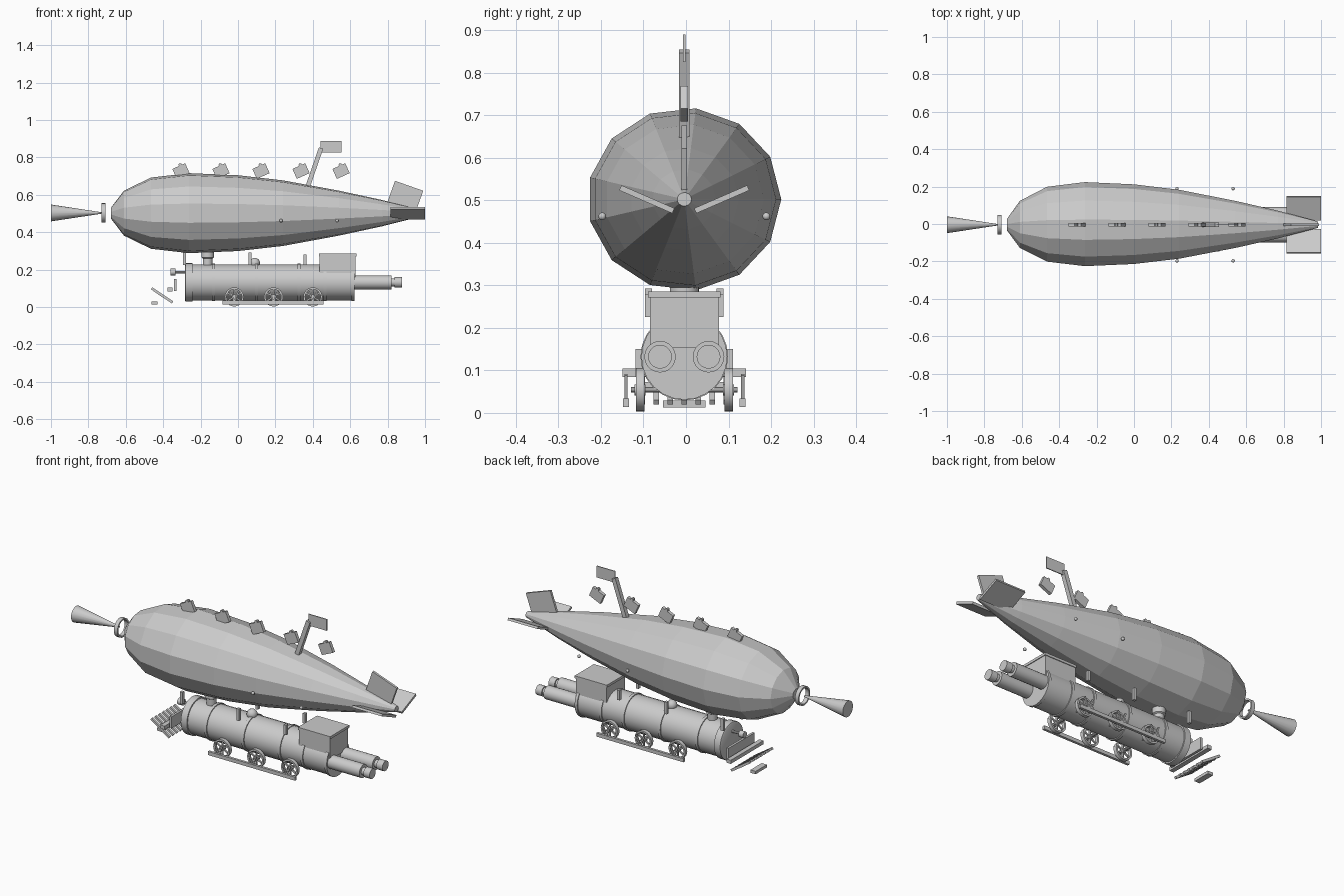
import bpy, bmesh, math
from mathutils import Matrix, Vector

if "Cube" in bpy.data.objects:
    bpy.data.objects.remove(bpy.data.objects["Cube"])

grey = bpy.data.materials.new("plain grey")
grey.use_nodes = True
grey.diffuse_color = (0.6, 0.6, 0.6, 1)
grey.node_tree.nodes["Principled BSDF"].inputs["Base Color"].default_value = (0.6, 0.6, 0.6, 1)

MID = -0.004  # shared centre line in y


def finish(name, bm, smooth=False):
    bmesh.ops.recalc_face_normals(bm, faces=bm.faces)
    mesh = bpy.data.meshes.new(name)
    bm.to_mesh(mesh)
    bm.free()
    mesh.materials.append(grey)
    ob = bpy.data.objects.new(name, mesh)
    bpy.context.collection.objects.link(ob)
    if smooth:
        bpy.ops.object.select_all(action='DESELECT')
        ob.select_set(True)
        bpy.context.view_layer.objects.active = ob
        bpy.ops.object.shade_smooth_by_angle(angle=math.radians(35))
    return ob


def box(name, centre, size, pitch=0, roll=0):
    """Box turned by pitch in the side plane and roll about the long axis."""
    bm = bmesh.new()
    turn = Matrix.Rotation(-math.radians(pitch), 4, 'Y') @ Matrix.Rotation(math.radians(roll), 4, 'X')
    place = Matrix.Translation((centre[0], centre[1] + MID, centre[2]))
    bmesh.ops.create_cube(bm, size=1, matrix=place @ turn @ Matrix.Diagonal((*size, 1)))
    return finish(name, bm)


def bar(name, a, b, width):
    """Square bar between two points of the side plane."""
    a, b = Vector(a), Vector(b)
    d = b - a
    pitch = math.degrees(math.atan2(d.z, d.x))
    return box(name, (a + b) / 2, (d.length, width, width), pitch)


def lathe(name, profile, y=0, z=0, sides=24, axis='X', x=0, flat=1, closed=False, smooth=True):
    """Spin (along, radius) pairs about an axis."""
    bm = bmesh.new()
    rings = []
    for along, r in profile:
        ring = []
        for i in range(sides):
            t = 2 * math.pi * i / sides
            u, v = r * math.cos(t), r * math.sin(t) * flat
            p = {'X': (along, u, v), 'Y': (u, along, v), 'Z': (u, v, along)}[axis]
            ring.append(bm.verts.new((p[0] + x, p[1] + y + MID, p[2] + z)))
        rings.append(ring)
    pairs = list(zip(rings, rings[1:])) + ([(rings[-1], rings[0])] if closed else [])
    for lo, hi in pairs:
        for i in range(sides):
            j = (i + 1) % sides
            bm.faces.new((lo[i], lo[j], hi[j], hi[i]))
    if not closed:
        bm.faces.new(rings[0])
        bm.faces.new(rings[-1])
    return finish(name, bm, smooth)


def ball(name, centre, r):
    bm = bmesh.new()
    place = Matrix.Translation((centre[0], centre[1] + MID, centre[2]))
    bmesh.ops.create_uvsphere(bm, u_segments=16, v_segments=10, radius=r, matrix=place)
    return finish(name, bm, True)


# Gas envelope
lathe("envelope", [(-0.68, 0.03), (-0.61, 0.128), (-0.465, 0.203), (-0.262, 0.228), (0, 0.216),
                   (0.24, 0.187), (0.54, 0.128), (0.77, 0.075), (0.985, 0.017)],
      z=0.502, sides=13, flat=0.945, smooth=False)

# Nose ring and cone
lathe("nose_ring", [(-0.73, 0.052), (-0.708, 0.052), (-0.708, 0.043), (-0.73, 0.043)],
      z=0.503, closed=True)
lathe("nose_cone", [(-1, 0.045), (-0.73, 0.004)], z=0.503, sides=16)

# Tail fins
box("upper_fin", (0.893, 0, 0.587), (0.16, 0.013, 0.13), -19.5)
for s, side in ((1, "left"), (-1, "right")):
    box(side + "_tail_fin", (0.908, s * 0.088, 0.502), (0.185, 0.136, 0.013), 0, s * 23.5)

# Crest plates along the top, each with a small knob
for i in range(5):
    x = -0.305 + i * 0.214
    box("crest_plate", (x, 0, 0.727), (0.075, 0.018, 0.058), 24)
    lathe("crest_knob", [(-0.009, 0.009), (0.009, 0.009)], x=x - 0.004, z=0.76, sides=10, axis='Y')

# Mast and flag
bar("mast", (0.368, 0, 0.63), (0.444, 0, 0.85), 0.024)
box("flag", (0.497, 0, 0.857), (0.114, 0.005, 0.064))

# Side knobs of the envelope
for s in (1, -1):
    for x in (0.23, 0.53):
        ball("envelope_knob", (x, s * 0.193, 0.462), 0.009)

# Boiler with bands and front rim
AXIS = 0.132
lathe("boiler", [(-0.28, 0.096), (0.62, 0.096)], z=AXIS)
lathe("boiler_front_rim", [(-0.284, 0.095), (-0.28, 0.103), (-0.242, 0.103), (-0.242, 0.09)], z=AXIS)
for x in (-0.13, 0.1, 0.325, 0.465, 0.614):
    lathe("boiler_band", [(x - 0.008, 0.101), (x + 0.008, 0.101)], z=AXIS)

# Chimney, dome and front lamp
lathe("chimney", [(0.2, 0.026), (0.26, 0.026), (0.265, 0.034), (0.295, 0.034)], x=-0.162, axis='Z')
lathe("dome_base", [(0.21, 0.02), (0.24, 0.02)], x=0.09, axis='Z')
ball("dome", (0.09, 0, 0.235), 0.028)
lathe("lamp", [(-0.362, 0.018), (-0.333, 0.018)], z=0.187, sides=16)
lathe("lamp_stem", [(-0.335, 0.007), (-0.28, 0.007)], z=0.187, sides=10)

# Posts linking boiler and envelope
for s in (1, -1):
    for x, low, high in ((-0.285, 0.225, 0.292), (0.065, 0.225, 0.292), (0.358, 0.225, 0.28)):
        box("post", (x, s * 0.084, (low + high) / 2), (0.016, 0.017, high - low))

# Cab: four walls and a roof
for s in (1, -1):
    box("cab_side", (0.533, s * 0.077, 0.215), (0.19, 0.008, 0.125))
    box("cab_end", (0.533 + s * 0.092, 0, 0.215), (0.008, 0.158, 0.125))
box("cab_roof", (0.533, 0, 0.278), (0.2, 0.17, 0.014))

# Rear exhaust barrels
for s in (1, -1):
    lathe("exhaust_barrel", [(0.6, 0.037), (0.82, 0.037)], y=s * 0.057, z=AXIS, sides=20)
    lathe("exhaust_tip", [(0.82, 0.021), (0.838, 0.021), (0.838, 0.028), (0.876, 0.028)],
          y=s * 0.057, z=AXIS, sides=20)

# Spoked wheels, axles and side rods
HUB = 0.054
for x in (-0.02, 0.19, 0.4):
    lathe("axle", [(-0.125, 0.007), (0.125, 0.007)], x=x, z=HUB, axis='Y', sides=10)
    for s in (1, -1):
        y = s * 0.104
        lathe("wheel_rim", [(y - 0.01, 0.051), (y + 0.01, 0.051), (y + 0.01, 0.041), (y - 0.01, 0.041)],
              x=x, z=HUB, axis='Y', closed=True)
        lathe("wheel_hub", [(y - 0.013, 0.013), (y + 0.013, 0.013)], x=x, z=HUB, axis='Y', sides=12)
        for k in range(3):
            box("wheel_spokes", (x, y, HUB), (0.09, 0.008, 0.008), 30 + 60 * k)
        for d in (1, -1):
            bar("rod_hanger", (x + d * 0.025, s * 0.137, 0.09), (x, s * 0.137, 0.03), 0.008)
for s in (1, -1):
    box("side_rod", (0.187, s * 0.137, 0.024), (0.54, 0.014, 0.02))

# Front beam, buffer bar, slanted guard and step
box("front_beam", (-0.335, 0, 0.118), (0.013, 0.23, 0.065))
box("buffer_bar", (-0.363, 0, 0.094), (0.026, 0.29, 0.02))
for i in range(-3, 4):
    y = i * 0.033
    bar("guard_slat", (-0.462, y, 0.1), (-0.35, y, 0.025), 0.013)
box("guard_crossbar", (-0.41, 0, 0.061), (0.03, 0.2, 0.008), -34)
box("front_step", (-0.447, 0, 0.021), (0.032, 0.1, 0.016))
